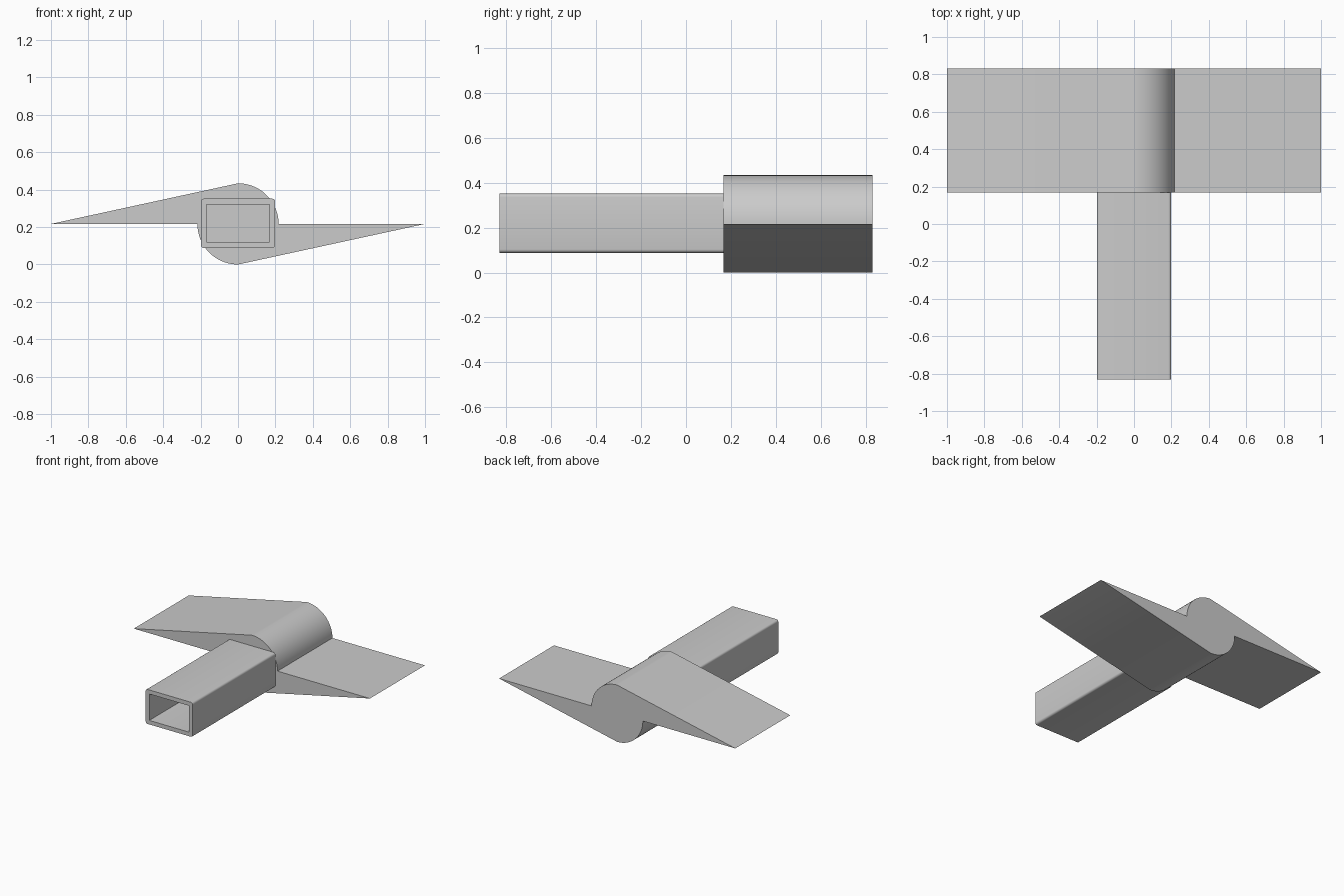
import bpy, bmesh
from math import sin, cos, pi, radians

cube = bpy.data.objects.get("Cube")
if cube:
    bpy.data.objects.remove(cube, do_unlink=True)

grey = bpy.data.materials.new("plain grey")
grey.use_nodes = True
grey.diffuse_color = (0.6, 0.6, 0.6, 1)
grey.node_tree.nodes["Principled BSDF"].inputs["Base Color"].default_value = (0.6, 0.6, 0.6, 1)

MID = 0.217       # height of the hub axis, also its radius
JOIN = 0.168      # where tube meets blades
END = 0.832


def finish(name, bm):
    bmesh.ops.recalc_face_normals(bm, faces=bm.faces)
    mesh = bpy.data.meshes.new(name)
    bm.to_mesh(mesh)
    bm.free()
    mesh.materials.append(grey)
    obj = bpy.data.objects.new(name, mesh)
    bpy.context.collection.objects.link(obj)
    bpy.ops.object.select_all(action='DESELECT')
    obj.select_set(True)
    bpy.context.view_layer.objects.active = obj
    bpy.ops.object.shade_smooth_by_angle(angle=radians(25))
    return obj


def arc(cx, cz, r, start, end, steps):
    angles = [start + (end - start) * i / steps for i in range(steps + 1)]
    return [(cx + r * cos(a), cz + r * sin(a)) for a in angles]


# Twin blade hub: a half profile repeated by a half turn, then extruded
half = [(1, 0)] + arc(0, 0, MID, 0, pi / 2, 24)
profile = half + [(-x, -z) for x, z in half]
bm = bmesh.new()
face = bm.faces.new([bm.verts.new((x, JOIN, z + MID)) for x, z in profile])
geom = bmesh.ops.extrude_face_region(bm, geom=[face], use_keep_orig=True)["geom"]
bmesh.ops.translate(bm, vec=(0, END - JOIN, 0),
                    verts=[g for g in geom if isinstance(g, bmesh.types.BMVert)])
finish("blade_hub", bm)


# Hollow rectangular tube with small rounded corners
def rounded_rect(w, h, r, steps=4):
    points = []
    for k, (sx, sz) in enumerate([(1, 1), (-1, 1), (-1, -1), (1, -1)]):
        points += arc(sx * (w - r), sz * (h - r) + MID + 0.003, r,
                      k * pi / 2, (k + 1) * pi / 2, steps)
    return points


bm = bmesh.new()
outer = rounded_rect(0.199, 0.132, 0.016)
inner = rounded_rect(0.168, 0.101, 0.002)
loops = [[bm.verts.new((x, y, z)) for x, z in ring]
         for ring, y in [(outer, -END), (outer, JOIN), (inner, JOIN), (inner, -END)]]
for a, b in zip(loops, loops[1:] + loops[:1]):
    for i in range(len(a)):
        j = (i + 1) % len(a)
        bm.faces.new((a[i], a[j], b[j], b[i]))
finish("square_tube", bm)
